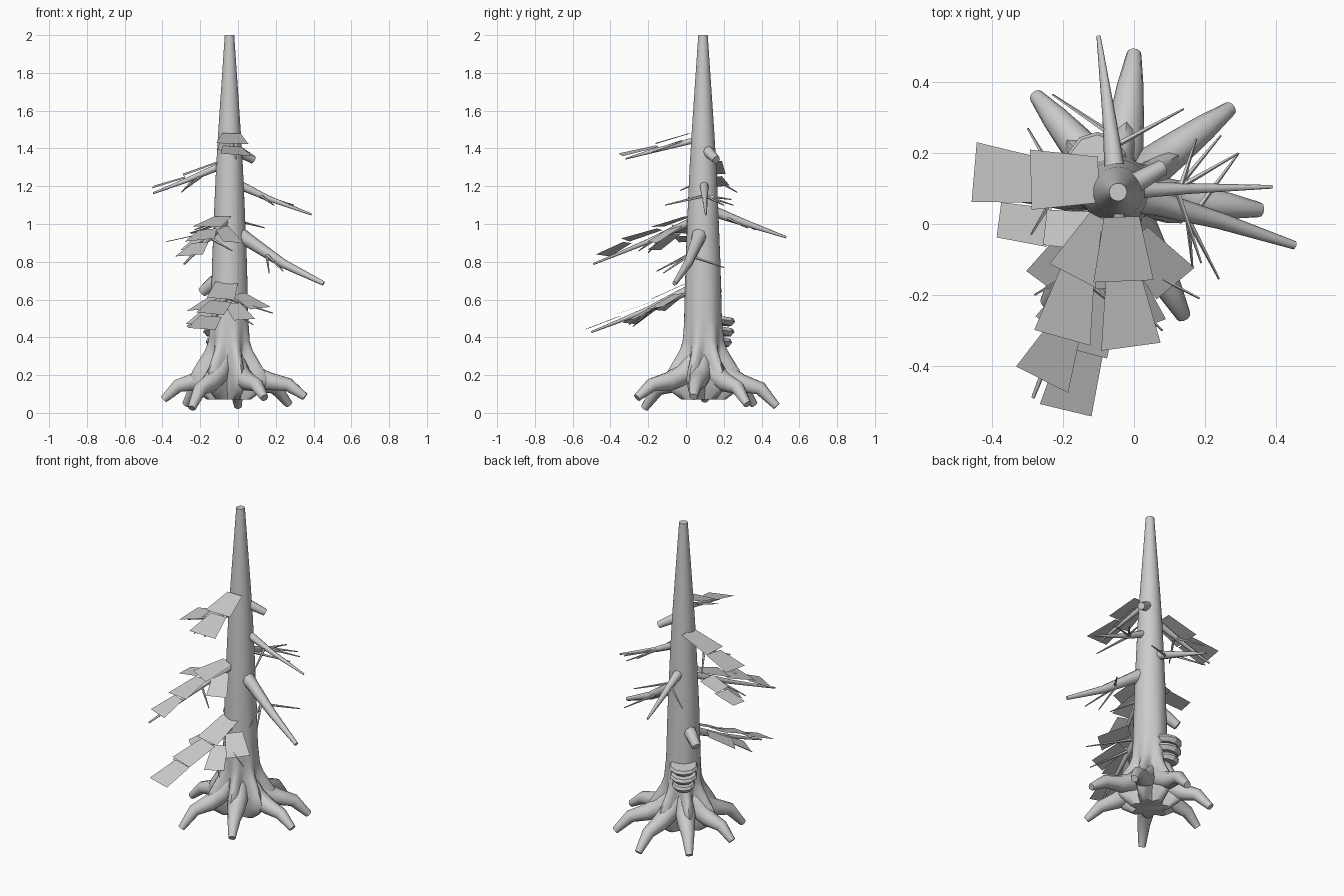
import bpy, bmesh, math, random
from mathutils import Vector, Quaternion

if "Cube" in bpy.data.objects:
    bpy.data.objects.remove(bpy.data.objects["Cube"])

random.seed(4)
CX, CY = -0.045, 0.09
ROOTS = 7


def finish(name, bm, smooth=True):
    bmesh.ops.recalc_face_normals(bm, faces=bm.faces)
    me = bpy.data.meshes.new(name)
    bm.to_mesh(me)
    bm.free()
    ob = bpy.data.objects.new(name, me)
    bpy.context.collection.objects.link(ob)
    if smooth:
        bpy.ops.object.select_all(action='DESELECT')
        ob.select_set(True)
        bpy.context.view_layer.objects.active = ob
        bpy.ops.object.shade_smooth_by_angle(angle=math.radians(50))
    return ob


def bridge(bm, rings):
    n = len(rings[0])
    for a, b in zip(rings, rings[1:]):
        for i in range(n):
            bm.faces.new((a[i], a[(i + 1) % n], b[(i + 1) % n], b[i]))
    bm.faces.new(rings[0][::-1])
    bm.faces.new(rings[-1])


def tube(bm, pts, radii, sides=8):
    """Tapered tube through pts with flat ends."""
    pts = [Vector(p) for p in pts]
    rings = []
    for i, (p, r) in enumerate(zip(pts, radii)):
        d = (pts[min(i + 1, len(pts) - 1)] - pts[max(i - 1, 0)]).normalized()
        side = d.cross(Vector((0, 0, 1))).normalized()
        up = side.cross(d)
        rings.append([bm.verts.new(p + r * (side * math.cos(t) + up * math.sin(t)))
                      for t in (2 * math.pi * k / sides for k in range(sides))])
    bridge(bm, rings)


def branch(name, pts, r0, r1, twigs=(), drop=0):
    bm = bmesh.new()
    n = len(pts) - 1
    low = Vector((0, 0, drop))
    tube(bm, [Vector(p) - low for p in pts], [r0 + (r1 - r0) * i / n for i in range(n + 1)])
    for a, b in twigs:
        tube(bm, [Vector(a) - low, Vector(b) - low], [0.009, 0.003], 5)
    return finish(name, bm)


def needles(name, chains):
    """Chains of stepped flat sprays: (points, start width, end width)."""
    bm = bmesh.new()
    for pts, w0, w1 in chains:
        for i, (a, b) in enumerate(zip(pts, pts[1:])):
            a, b = Vector(a), Vector(b)
            d = (b - a).normalized()
            side = d.cross(Vector((0, 0, 1))).normalized()
            side = Quaternion(d, random.uniform(-0.13, 0.13)) @ side
            a.z -= 0.008 if i else 0
            b = b + d * 0.012 + Vector((0, 0, 0.01))
            bm.faces.new([bm.verts.new(v) for v in (
                a - side * w0 / 2, a + side * w0 / 2, b + side * w1 / 2, b - side * w1 / 2)])
    return finish(name, bm, False)


# Trunk with a fluted flare at the foot
ang0 = math.radians(83)
bm = bmesh.new()
rings = []
N = 56
for z, r, amp in [(0.07, .10, .02), (0.12, .145, .045), (.18, .16, .055), (.23, .148, .045),
                  (.28, .13, .032), (.33, .114, .017), (.38, .106, .006), (.5, .1, 0), (.8, .092, 0),
                  (1.1, .08, 0), (1.3, .071, 0), (1.5, .059, 0), (2, .025, 0)]:
    ring = []
    for k in range(N):
        t = ang0 + 2 * math.pi * k / N
        rr = r + amp * math.cos(ROOTS * (t - ang0))
        ring.append(bm.verts.new((CX + rr * math.cos(t), CY + rr * math.sin(t), z)))
    rings.append(ring)
bridge(bm, rings)
finish("trunk", bm)

# Roots: tip position of each
bm = bmesh.new()
for x, y, z in [(0, .48, .035), (-.275, .36, .045), (-.395, .1, .07), (-.245, -.22, .025),
                (.14, -.26, .08), (.355, .04, .085), (.27, .325, .045)]:
    d = Vector((x - CX, y - CY, 0))
    L = d.length
    d.normalize()
    c = Vector((CX, CY, 0))
    prof = [(.05, .29, .05), (.12, .2, .058), (L * .52, .15 + z * .2, .05),
            (L * .78, .115 + z * .4, .037), (L, z, .021)]
    tube(bm, [c + d * r + Vector((0, 0, h)) for r, h, _ in prof], [p[2] for p in prof], 10)
finish("roots", bm)

# Bare branches and broken stubs
branch("right_low_branch", [(-.02, .08, .96), (.06, .06, .91), (.24, .01, .79), (.453, -.06, .685)],
       .048, .012,
       [((.15, .04, .85), (.165, -.12, .74)), ((.17, .03, .83), (.295, .2, .77)),
        ((.14, .04, .85), (.24, -.155, .75))])
branch("right_high_branch", [(-.02, .095, 1.22), (.15, .1, 1.14), (.39, .105, 1.05)], .026, .005,
       [((.12, .1, 1.15), (.245, .25, 1.1)), ((.13, .1, 1.15), (.175, .24, 1.13)),
        ((.12, .1, 1.15), (.19, -.11, 1.1)), ((.12, .1, 1.15), (.295, .2, 1.1))])
branch("back_branch", [(-.05, .11, 1.08), (-.07, .3, 1.01), (-.1, .53, .93)], .032, .006,
       [((-.055, .22, 1.03), (.14, .325, .98)), ((-.06, .25, 1.03), (-.23, .365, .97))])
branch("high_stub", [(-.03, .1, 1.4), (.02, .125, 1.375), (.08, .16, 1.34)], .034, .022)
branch("left_stub", [(-.08, .11, .72), (-.13, .135, .69), (-.19, .165, .64)], .045, .028)

# Needled boughs: wood beneath, sprays on top
branch("left_bough_wood", [(-.09, .11, 1.32), (-.28, .125, 1.24), (-.45, .14, 1.175)], .02, .005,
       [((-.22, .13, 1.26), (-.3, .27, 1.18)), ((-.2, .12, 1.26), (-.29, -.03, 1.19))], .012)
needles("left_bough_needles", [([(-.1, .125, 1.33), (-.28, .125, 1.255), (-.44, .145, 1.19)], .13, .17)])

branch("top_bough_wood", [(-.045, .05, 1.46), (-.02, -.2, 1.395), (-.01, -.32, 1.36)], .016, .004, (), .015)
needles("top_bough_needles", [
    ([(-.035, .02, 1.48), (-.03, -.15, 1.42), (-.01, -.335, 1.36)], .1, .17),
    ([(-.05, -.02, 1.44), (-.05, -.17, 1.38)], .09, .12)])

branch("middle_bough_wood", [(-.06, .04, 1.03), (-.17, -.2, .92), (-.285, -.49, .8)], .022, .005,
       [((-.14, -.12, .95), (-.28, -.2, .86)), ((-.15, -.15, .94), (-.03, -.25, .87))], .012)
needles("middle_bough_needles", [
    ([(-.08, .01, 1.04), (-.16, -.14, .98), (-.2, -.31, .91), (-.255, -.43, .83)], .1, .165),
    ([(-.13, -.02, .99), (-.24, -.01, .945), (-.37, .01, .9)], .11, .1),
    ([(-.17, -.05, .95), (-.25, -.16, .86)], .09, .12),
    ([(-.09, -.04, .99), (-.03, -.17, .9)], .09, .12)])

branch("low_bough_wood", [(-.05, .03, .67), (-.1, -.2, .56), (-.18, -.5, .44)], .026, .005,
       [((-.06, -.08, .62), (.185, -.21, .54)), ((-.08, -.15, .58), (.08, -.3, .48)),
        ((-.09, -.17, .57), (-.27, -.28, .47))], .012)
needles("low_bough_needles", [
    ([(-.06, .01, .69), (-.09, -.17, .6), (-.145, -.35, .52), (-.19, -.515, .44)], .12, .15),
    ([(.0, -.04, .63), (.11, -.16, .55)], .1, .14),
    ([(-.03, -.14, .58), (.03, -.28, .49)], .09, .12),
    ([(-.12, -.05, .62), (-.22, -.15, .54)], .09, .13),
    ([(-.14, -.17, .56), (-.22, -.29, .47)], .09, .13)])

# Shelf fungus on the back left of the trunk
bm = bmesh.new()
face = math.radians(125)
for z, rad in [(.38, .068), (.435, .082), (.49, .085)]:
    rows = []
    for dz, s in [(-.022, .75), (0, 1), (.018, .9)]:
        rows.append([bm.verts.new((-.105 + rad * s * math.cos(face + a), .175 + rad * s * math.sin(face + a),
                                   z + dz - .01 * math.cos(a)))
                     for a in (2 * math.pi * k / 10 for k in range(10))])
    bridge(bm, rows)
finish("shelf_fungus", bm, False)
